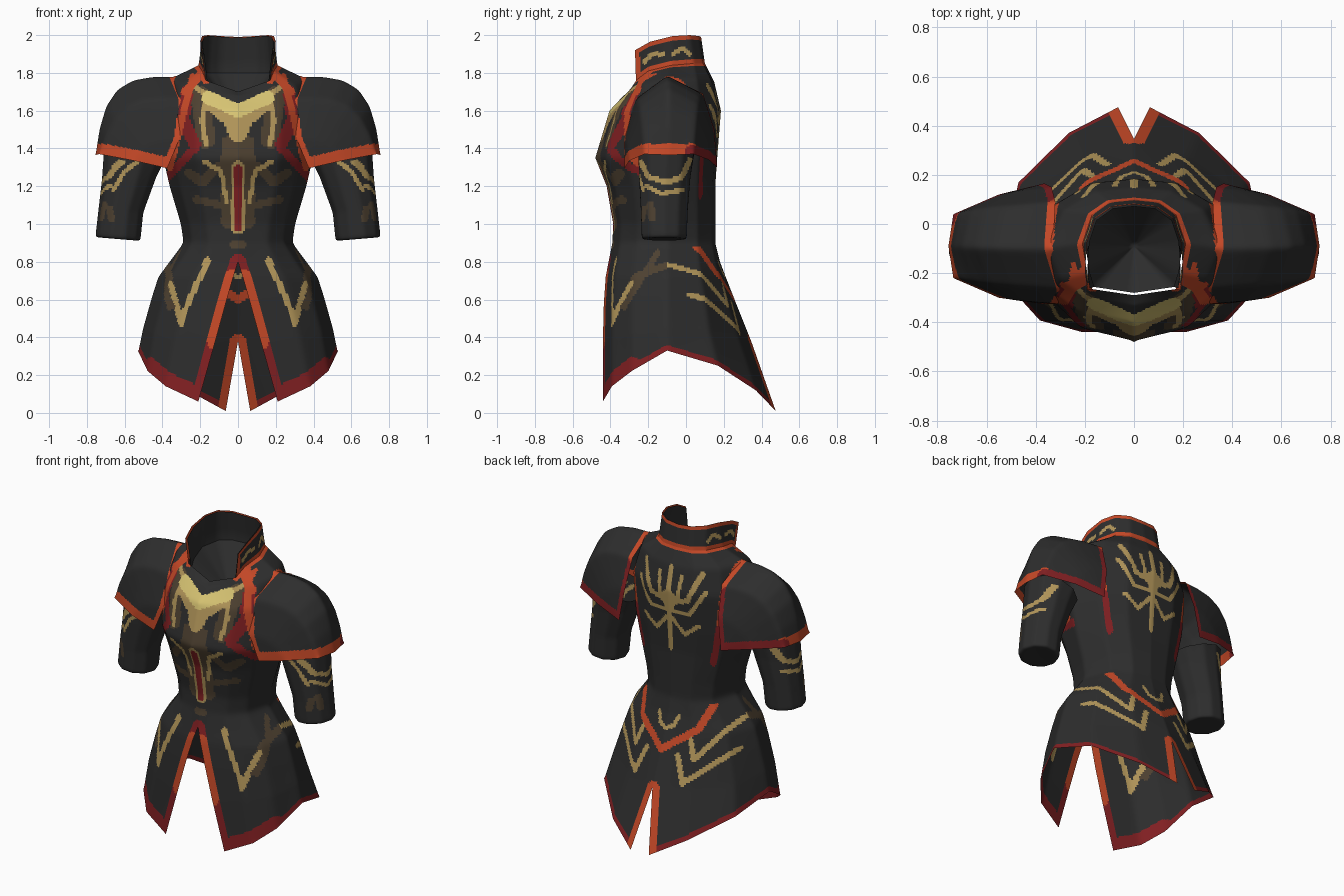
import bpy, bmesh, math
from mathutils import Vector

if "Cube" in bpy.data.objects:
    bpy.data.objects.remove(bpy.data.objects["Cube"])

COLORS = {
    "black_cloth": (0.026, 0.026, 0.026), "orange_trim": (0.56, 0.065, 0.02),
    "dark_red_trim": (0.22, 0.014, 0.016), "gold": (0.44, 0.30, 0.10),
    "light_gold": (0.68, 0.55, 0.17), "brown": (0.075, 0.052, 0.03)}
MATS = []
for name, c in COLORS.items():
    m = bpy.data.materials.new(name)
    m.diffuse_color = (*c, 1)
    m.use_nodes = True
    m.node_tree.nodes["Principled BSDF"].inputs["Base Color"].default_value = m.diffuse_color
    MATS.append(m)
BLACK, ORANGE, RED, GOLD, LIGHT, BROWN = range(6)
AXES = {"F": (0, 2), "B": (0, 2), "S": (1, 2), "E": (0, 1, 2)}


def near(p, pts, w):
    """True when p lies within w of the polyline pts."""
    for a, b in zip(pts, pts[1:]):
        d = b - a
        t = max(0.0, min(1.0, (p - a).dot(d) / max(d.length_squared, 1e-9)))
        if (p - a - d * t).length < w:
            return True
    return False


def paint(bm, strokes):
    """Colour faces by distance to strokes; the last stroke wins."""
    ready = [(m, c, w, [Vector(q) for q in pts]) for m, c, w, *pts in reversed(strokes)]
    for f in bm.faces:
        p = f.calc_center_median()
        views = {k: Vector([p[i] for i in ax]) for k, ax in AXES.items()}
        for mode, col, w, pts in ready:
            if (mode == "F" and p.y > -0.1) or (mode == "B" and p.y < -0.1) \
                    or (mode == "S" and f.normal.x < 0.1):
                continue
            if near(views[mode], pts, w):
                f.material_index = col
                break


def refine(rows, step):
    """Subdivide a list of point rows linearly."""
    out = []
    for a, b in zip(rows, rows[1:]):
        n = max(1, math.ceil(max((q - p).length for p, q in zip(a, b)) / step))
        out += [[p.lerp(q, i / n) for p, q in zip(a, b)] for i in range(n)]
    return out + [rows[-1]]


def sheet(name, rows, strokes=(), step=0.013, smooth=8):
    """Cloth panel from a coarse grid of points, painted and mirrored."""
    rows = refine([[Vector(p) for p in r] for r in rows], step)
    rows = list(zip(*refine([list(c) for c in zip(*rows)], step)))
    bm = bmesh.new()
    g = [[bm.verts.new(p) for p in r] for r in rows]
    for a, b in zip(g, g[1:]):
        for i in range(len(a) - 1):
            bm.faces.new((a[i], a[i + 1], b[i + 1], b[i]))
    bmesh.ops.remove_doubles(bm, verts=bm.verts, dist=0.0004)
    inner = [v for v in bm.verts if not v.is_boundary]
    for _ in range(smooth):
        bmesh.ops.smooth_vert(bm, verts=inner, factor=0.5, use_axis_x=True,
                              use_axis_y=True, use_axis_z=True)
    bm.normal_update()
    paint(bm, list(strokes))
    for f in bm.faces:
        f.smooth = True
    me = bpy.data.meshes.new(name)
    bm.to_mesh(me)
    bm.free()
    ob = bpy.data.objects.new(name, me)
    bpy.context.collection.objects.link(ob)
    for m in MATS:
        me.materials.append(m)
    ob.modifiers.new("mirror", "MIRROR").merge_threshold = 0.002


def half_ring(w, front, back, zf, zs=None, zb=None, gap=0, slit=0):
    """Half cross-section from front centre to back centre, flatter in the skirt."""
    zs, zb = zs or zf, zb or zf
    k = max(0, 1 - zs / .9) * 1.6
    pts = [(gap + (w - gap) * u, -.1 + (front + .1) * v, zf + (zs - zf) * h)
           for u, v, h in ((0, 1, 0), (.54, .86, .3), (.84, .55, .6), (1, 0, 1))]
    return pts + [(slit + (w - slit) * u, -.1 + (back + .1) * v, zb + (zs - zb) * h)
                  for u, v, h in ((.79 + .08 * k, .63 - .16 * k, .75),
                                  (.43, .94 - .12 * k, .34), (0, 1, 0))]


# Coat body: hem, skirt, waist, chest, shoulders, neck
neck = [(0, -.29, 1.70), (.17, -.265, 1.76), (.19, -.2, 1.81), (.21, -.08, 1.84),
        (.17, .04, 1.85), (.10, .09, 1.85), (0, .10, 1.85)]
body = [
    half_ring(.53, -.44, .475, .06, .33, .01, .21, .065),
    half_ring(.505, -.44, .345, .38, .45, .38, .12),
    half_ring(.46, -.435, .265, .58, .61, .58, .065),
    half_ring(.425, -.425, .21, .72, gap=.025),
    half_ring(.365, -.41, .18, .80),
    half_ring(.29, -.39, .155, .90),
    half_ring(.305, -.385, .155, 1.0),
    half_ring(.365, -.42, .155, 1.2),
    half_ring(.40, -.48, .165, 1.35),
    half_ring(.41, -.405, .185, 1.6),
    half_ring(.36, -.33, .15, 1.68, 1.77, 1.75),
    neck]
hem = body[0]
skirt_paint = [
    ("F", BROWN, .018, (.38, .80), (.355, .66)),
    ("F", GOLD, .016, (.16, .81), (.27, .57), (.30, .47), (.355, .68)),
    ("F", BROWN, .018, (0, .89), (.03, .89)),
    ("S", BROWN, .016, (-.15, .85), (-.33, .56)),
    ("B", GOLD, .016, (.11, .58), (.17, .43), (.40, .62)),
    ("B", GOLD, .016, (.17, .68), (.21, .57), (.37, .78)),
    ("B", GOLD, .012, (0, .72), (.05, .74), (.07, .80)),
    ("B", ORANGE, .022, (0, .60), (.20, .74), (.24, .86))]
chest_paint = [
    ("F", BROWN, .05, (.04, 1.02), (.04, 1.42)),
    ("F", BROWN, .02, (.09, 1.1), (.22, 1.13)),
    ("F", BROWN, .025, (.11, 1.30), (.19, 1.22), (.26, 1.27)),
    ("F", BROWN, .05, (.20, 1.68), (.17, 1.45)),
    ("F", GOLD, .012, (.06, 1.12), (.09, 1.28), (.18, 1.33)),
    ("F", GOLD, .014, (.17, 1.42), (.19, 1.55), (.16, 1.68), (.22, 1.72)),
    ("F", GOLD, .05, (0, 1.48), (.03, 1.56), (.12, 1.63)),
    ("F", LIGHT, .035, (0, 1.60), (.16, 1.67)),
    ("F", GOLD, .036, (0, .98), (0, 1.3)),
    ("F", RED, .02, (0, .98), (0, 1.3)),
    ("F", RED, .032, (.27, 1.70), (.29, 1.55), (.23, 1.42)),
    ("F", RED, .022, (.23, 1.40), (.38, 1.24)),
    ("F", ORANGE, .018, (.24, 1.78), (.27, 1.66), (.36, 1.3)),
    ("F", ORANGE, .022, (.19, 1.80), (.28, 1.70))]
back_paint = [
    ("B", GOLD, .016, (0, 1.74), (0, 1.22)),
    ("B", GOLD, .035, (0, 1.50), (.02, 1.56)),
    ("B", GOLD, .016, (.03, 1.53), (.13, 1.56), (.20, 1.73)),
    ("B", GOLD, .012, (.06, 1.55), (.08, 1.70)),
    ("B", GOLD, .013, (.02, 1.47), (.14, 1.47), (.23, 1.62)),
    ("B", GOLD, .013, (.02, 1.42), (.10, 1.33), (.19, 1.40)),
    ("B", RED, .016, (.30, 1.42), (.25, 1.15)),
    ("B", ORANGE, .016, (.34, 1.77), (.30, 1.42))]
border_paint = [
    ("E", RED, .03, *hem), ("E", RED, .075, *hem[:3]),
    ("E", RED, .045, *[r[0] for r in body[:5]]),
    ("E", ORANGE, .045, *[r[0] for r in body[1:4]]),
    ("E", ORANGE, .045, hem[6], body[1][6]),
    ("E", ORANGE, .02, *neck[1:])]
sheet("coat_body", body, skirt_paint + chest_paint + back_paint + border_paint)

# Standing collar, open at the front
top = [(.19, -.27, 1.92), (.20, -.19, 1.965), (.19, -.07, 1.995),
       (.16, .02, 2.0), (.09, .07, 1.995), (0, .08, 1.99)]
sheet("collar", [neck[1:], top], [
    ("S", GOLD, .012, (-.22, 1.86), (-.18, 1.90), (-.12, 1.90)),
    ("S", GOLD, .012, (-.07, 1.90), (-.02, 1.93), (.02, 1.90)),
    ("E", ORANGE, .024, *top), ("E", ORANGE, .02, *neck[1:]),
    ("E", ORANGE, .024, neck[1], top[0])], smooth=3)


# Plain dark lining inside the collar, and the floor closing the neck
def inset(pts, drop=.004):
    return [(x * .95, -.09 + (y + .09) * .95, z - drop) for x, y, z in pts]


sheet("collar_lining", [inset(top), inset(neck[1:]), inset(neck[1:], .06)], step=.04, smooth=0)
sheet("neck_floor", [inset(neck, .05), [(0, -.09, 1.55)] * 7], step=.04, smooth=0)

# Shoulder caps: rim up to the armhole seam, bulging in between
A, G = (.375, -.325, 1.295), (.365, .165, 1.30)
rim = [A, (.55, -.30, 1.335), (.735, -.22, 1.37), (.755, -.09, 1.365),
       (.735, .04, 1.37), (.55, .12, 1.34), G]
seam = [A, (.31, -.325, 1.45), (.28, -.27, 1.66), (.33, -.1, 1.785),
        (.32, .09, 1.69), (.335, .15, 1.5), G]
cap = [[Vector(r).lerp(Vector(s), t / 6)
        + Vector((.10, 0, .14)) * math.sin(math.pi * t / 6) * math.sin(math.pi * i / 6) ** 2
        for i, (r, s) in enumerate(zip(rim, seam))] for t in range(7)]
sheet("shoulder_cap", cap, [
    ("E", RED, .03, *seam[4:]), ("E", ORANGE, .03, *seam[:5]),
    ("E", ORANGE, .058, *rim[:5]), ("E", RED, .05, *rim[4:])])


# Lower sleeves: closed tubes hanging under the caps
def ring(x0, x1, y0, y1, z0, z1):
    pts = []
    for i in range(11):
        a = math.pi - i * math.tau / 10
        u = (math.cos(a) + 1) / 2
        pts.append((x0 + (x1 - x0) * u, (y0 + y1) / 2 - math.sin(a) * (y1 - y0) / 2,
                    z0 + (z1 - z0) * u))
    return pts


sheet("lower_sleeve", [
    [(.635, -.11, .922)] * 11,
    ring(.515, .757, -.24, .01, .91, .93),
    ring(.50, .74, -.245, .015, 1.06, 1.08),
    ring(.43, .722, -.255, .03, 1.25, 1.24),
    ring(.39, .71, -.26, .05, 1.33, 1.42)], [
    ("S", GOLD, .014, (-.24, 1.33), (-.20, 1.25), (-.10, 1.22), (-.02, 1.25), (.02, 1.34)),
    ("S", GOLD, .012, (-.21, 1.20), (-.13, 1.16), (-.02, 1.18)),
    ("S", BROWN, .02, (-.19, 1.10), (-.18, 1.03)),
    ("F", BROWN, .02, (.68, 1.08), (.67, 1.03)),
    ("F", GOLD, .012, (.53, 1.33), (.60, 1.28), (.66, 1.18))], smooth=4)
